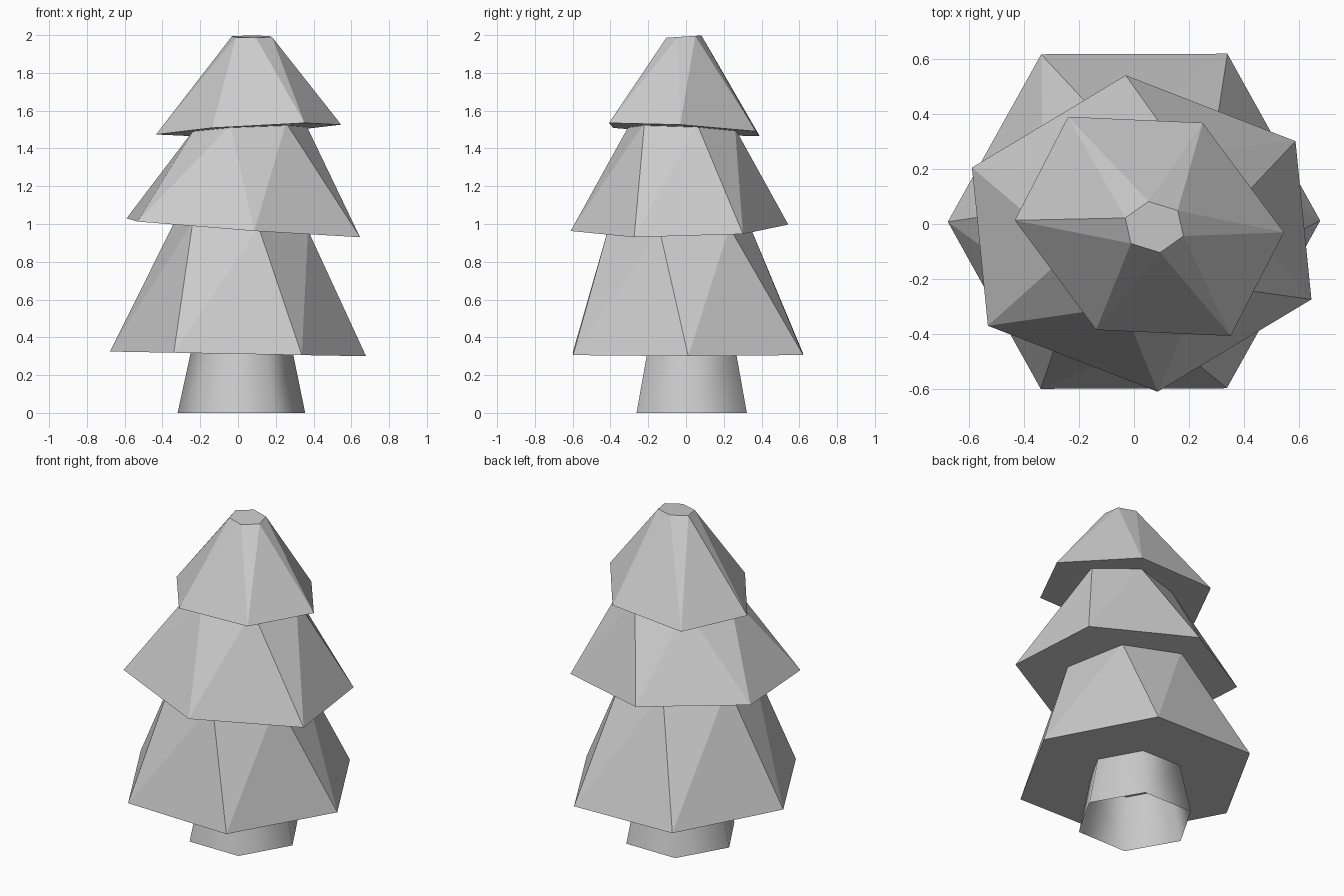
import bpy
import bmesh
from mathutils import Vector

if "Cube" in bpy.data.objects:
    bpy.data.objects.remove(bpy.data.objects["Cube"])


def ring(bm, c, a, b):
    """Six-sided ring from its centre and two neighbouring corner offsets."""
    c, a, b = Vector(c), Vector(a), Vector(b)
    return [bm.verts.new(c + o) for o in (a, b, b - a, -a, -b, a - b)]


def finish(bm, name, smooth=False):
    bmesh.ops.recalc_face_normals(bm, faces=bm.faces)
    for f in bm.faces:
        f.smooth = smooth
    mesh = bpy.data.meshes.new(name)
    bm.to_mesh(mesh)
    bm.free()
    obj = bpy.data.objects.new(name, mesh)
    bpy.context.collection.objects.link(obj)
    return obj


def tier(name, bottom, top):
    """Twisted, tapered, closed six-sided skirt of foliage."""
    bm = bmesh.new()
    lo, hi = ring(bm, *bottom), ring(bm, *top)
    for i in range(6):
        j = (i + 1) % 6
        bm.faces.new((lo[i], lo[j], hi[j]))
        bm.faces.new((lo[i], hi[j], hi[i]))
    bm.faces.new(lo[::-1])
    bm.faces.new(hi)
    return finish(bm, name)


# Foliage: (centre, corner, next corner) for the bottom and top rings
tier("lower_foliage",
     ((0, .01, .3125), (.678, .002, -.0125), (.34, .61, -.006)),
     ((.02, -.04, .995), (.35, -.10, -.027), (.26, .27, -.013)))
tier("middle_foliage",
     ((.028, -.0345, .98), (.618, -.24, -.05), (.56, .336, -.033)),
     ((.065, -.02, 1.515), (.19, -.20, .02), (.295, .08, .011)))
tier("upper_foliage",
     ((.056, -.0085, 1.50), (.49, -.022, .026), (.194, .377, -.009)),
     ((.074, -.011, 1.992), (.106, -.033, -.002), (.085, .06, .004)))

# Trunk: open-ended smooth tapered tube
bm = bmesh.new()
lo = ring(bm, (.018, .03, 0), (.3375, 0, 0), (.169, .292, 0))
hi = ring(bm, (.02, .03, .33), (.268, 0, 0), (.134, .233, 0))
for i in range(6):
    j = (i + 1) % 6
    bm.faces.new((lo[i], lo[j], hi[j], hi[i]))
finish(bm, "trunk", smooth=True)
